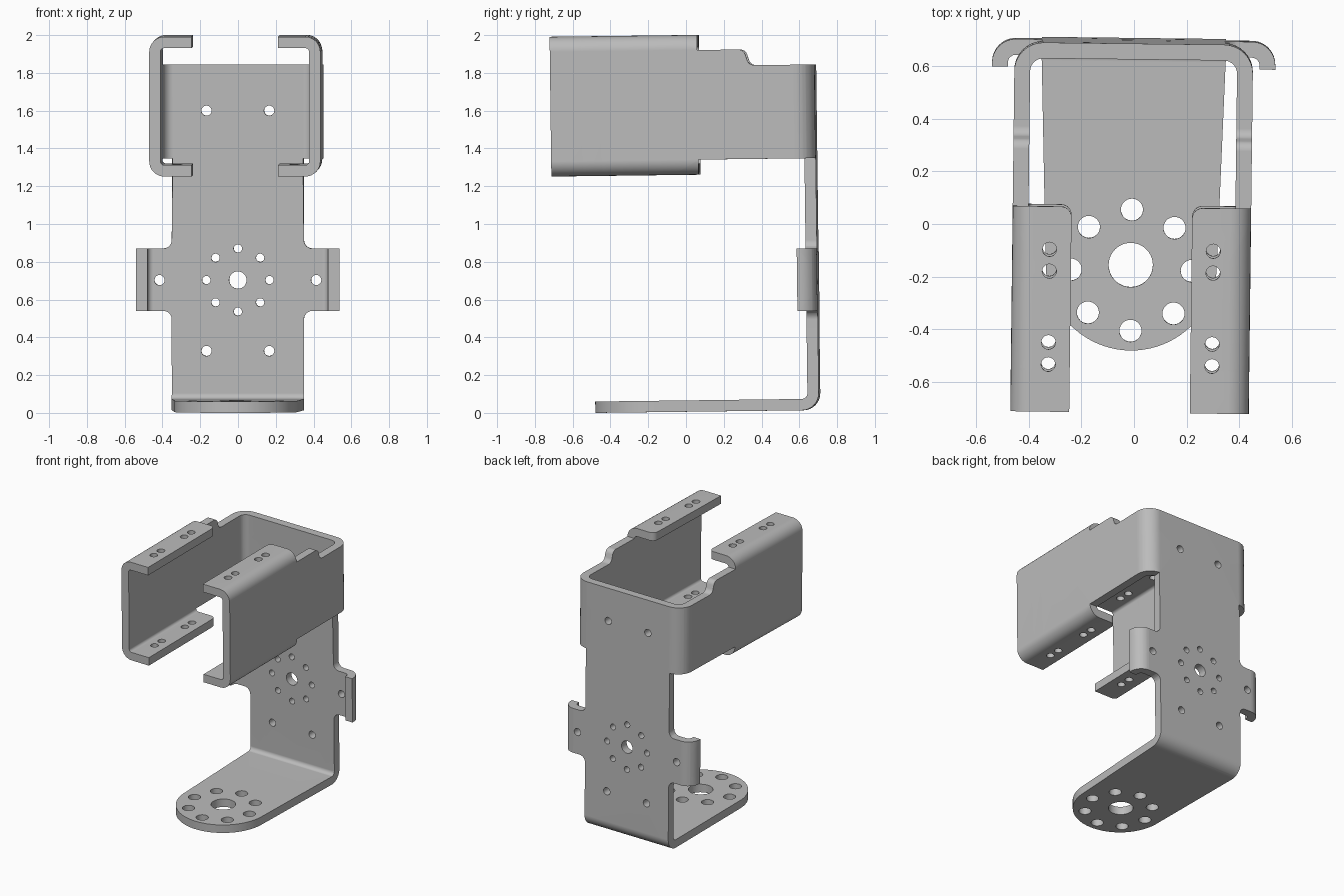
import bpy, bmesh, math
from mathutils import Matrix, Vector

cube = bpy.data.objects.get("Cube")
if cube:
    bpy.data.objects.remove(cube)

T = 0.06                                 # sheet thickness
BACK = 0.708                             # outer face of the back plate
QUARTER = math.pi / 2
BASE_Z, BASE_R = 0.006, 0.09             # base fold
ARM_HALF, ARM_R = 0.453, 0.11            # back-to-arm fold
TAB_HALF, TAB_R = 0.538, 0.09            # side tab fold
MID, LIP_HALF, LIP_R = 1.63, 0.37, 0.08  # lip fold around the arm's mid height


def fold(s, s0, r, w):
    """Bend the sheet by 90 degrees from s0 on; returns position along and inward."""
    a = min(max((s - s0) / r, 0), QUARTER)
    extra = max(0, s - s0 - r * QUARTER)
    return min(s, s0) + (r - w) * math.sin(a), r - (r - w) * math.cos(a) + extra


def fold_vertex(co):
    """Take a point of the flat pattern to its place on the folded bracket."""
    u, v, w = co
    side = math.copysign(1, u)
    u, z = abs(u), v
    if v < 1:
        along, w = fold(1 - v, 1 - BASE_Z - BASE_R, BASE_R, w)
        z = 1 - along
        if v > 0.4:
            u, w = fold(u, TAB_HALF - TAB_R, TAB_R, w)
    if v > 1 or u > 0.7:
        if u > 0.5:
            along, w = fold(abs(v - MID), LIP_HALF - LIP_R, LIP_R, w)
            z = MID + math.copysign(along, v - MID)
        u, w = fold(u, ARM_HALF - ARM_R, ARM_R, w)
    return Vector((side * u, BACK - w, z))


def base_v(y):
    return BASE_Z + BASE_R * (2 - QUARTER) - (BACK - y)


def arm_u(y):
    return ARM_HALF + ARM_R * (QUARTER - 2) + BACK - y


def lip_s(x):
    return LIP_HALF + LIP_R * (QUARTER - 2) + ARM_HALF - x


def circle(x, y, r, n=28):
    return [(x + r * math.cos(i * math.tau / n), y + r * math.sin(i * math.tau / n))
            for i in range(n)]


def rounded(corners, steps=6):
    """Polyline through (x, y, radius) corners, with each corner rounded."""
    out = []
    for i, (x, y, r) in enumerate(corners):
        p = Vector((x, y))
        if r == 0:
            out.append(p)
            continue
        a = (Vector(corners[i - 1][:2]) - p).normalized()
        b = (Vector(corners[i + 1][:2]) - p).normalized()
        half = a.angle(b) / 2
        centre = p + (a + b).normalized() * (r / math.sin(half))
        start = p + a * (r / math.tan(half)) - centre
        end = p + b * (r / math.tan(half)) - centre
        turn = start.angle_signed(end)
        for k in range(steps + 1):
            out.append(centre + Matrix.Rotation(-turn * k / steps, 2) @ start)
    return out


# Right half of the flat pattern, from the base tip up to the top of the back
disc_v, disc_r = base_v(-0.155), 0.325
tab_u = TAB_HALF + TAB_R * (QUARTER - 1) + 0.015
front, rear, lip = arm_u(-0.692), arm_u(0.088), lip_s(0.229)
half = [(disc_r * math.sin(a), disc_v - disc_r * math.cos(a))
        for a in (QUARTER * i / 20 for i in range(21))]
half += rounded([
    (0.35, base_v(0.64), 0), (0.35, 0.532, 0.045), (tab_u, 0.532, 0),
    (tab_u, 0.862, 0), (0.35, 0.862, 0.045), (0.35, 1.34, 0),
    (rear, 1.34, 0), (rear, MID - lip, 0.04), (front, MID - lip, 0),
    (front, MID + lip, 0), (rear, MID + lip, 0.04), (rear, 1.92, 0),
    (arm_u(0.335), 1.92, 0.04), (arm_u(0.36), 1.836, 0.04), (0, 1.836, 0)])
outline = half + [(-p[0], p[1]) for p in reversed(half[1:-1])]

# Holes: base, back plate, tabs and lips
loops = [outline, circle(-0.002, disc_v, 0.084, 40), circle(0, 0.695, 0.046)]
for i in range(8):
    c, s = math.cos(i * math.pi / 4), math.sin(i * math.pi / 4)
    loops.append(circle(0.23 * c, base_v(-0.175) + 0.23 * s, 0.042))
    loops.append(circle(0.167 * c, 0.695 + 0.167 * s, 0.022, 20))
for side in (-1, 1):
    for x, z in ((0.166, 1.592), (0.166, 0.32), (0.415, 0.695)):
        loops.append(circle(side * x, z, 0.027, 20))
    for y in (-0.075, -0.158, -0.428, -0.512):
        for up in (-1, 1):
            loops.append(circle(side * arm_u(y), MID + up * lip_s(0.311), 0.027, 20))

# Fill the flat pattern
bm = bmesh.new()
edges = []
for loop in loops:
    vs = [bm.verts.new((p[0], p[1], 0)) for p in loop]
    edges += [bm.edges.new((vs[i - 1], vs[i])) for i in range(len(vs))]
bmesh.ops.triangle_fill(bm, edges=edges, use_beauty=True, normal=(0, 0, 1))


def score(axis, start, length, keep, n=8):
    """Cut fold lines across the faces whose centre passes the keep rule."""
    for i in range(n + 1):
        co, no = Vector(), Vector()
        co[axis], no[axis] = start + length * i / n, 1
        faces = [f for f in bm.faces if keep(f.calc_center_median())]
        geom = set(faces)
        for f in faces:
            geom.update(f.verts, f.edges)
        bmesh.ops.bisect_plane(bm, geom=list(geom), dist=1e-5, plane_co=co, plane_no=no)


# Score all fold lines
everywhere = lambda c: True
score(1, BASE_Z + BASE_R, -BASE_R * QUARTER, everywhere)
for side in (-1, 1):
    score(0, side * (ARM_HALF - ARM_R), side * ARM_R * QUARTER, everywhere)
    score(0, side * (TAB_HALF - TAB_R), side * TAB_R * QUARTER, everywhere)
    score(1, MID + side * (LIP_HALF - LIP_R), side * LIP_R * QUARTER, everywhere)

# Thicken, fold and set the slight lean of the whole bracket
extruded = bmesh.ops.extrude_face_region(bm, geom=bm.faces[:], use_keep_orig=True)
for v in extruded["geom"]:
    if isinstance(v, bmesh.types.BMVert):
        v.co.z = T
for v in bm.verts:
    v.co = fold_vertex(v.co)
bm.transform(Matrix.Rotation(-0.012, 4, "Z") @ Matrix.Rotation(0.0125, 4, "X")
             @ Matrix.Translation((-0.0085, 0, 0)))
bmesh.ops.recalc_face_normals(bm, faces=bm.faces[:])

mesh = bpy.data.meshes.new("folded_bracket")
bm.to_mesh(mesh)
bm.free()
bracket = bpy.data.objects.new("folded_bracket", mesh)
bpy.context.collection.objects.link(bracket)

# Plain grey metal
grey = bpy.data.materials.new("grey_metal")
grey.use_nodes = True
colour = (0.5, 0.5, 0.5, 1)
grey.diffuse_color = colour
grey.node_tree.nodes["Principled BSDF"].inputs["Base Color"].default_value = colour
mesh.materials.append(grey)

# Smooth bends with crisp sheet edges
bpy.ops.object.select_all(action="DESELECT")
bracket.select_set(True)
bpy.context.view_layer.objects.active = bracket
bpy.ops.object.shade_smooth_by_angle(angle=math.radians(30))
weighted = bracket.modifiers.new("even_normals", "WEIGHTED_NORMAL")
weighted.keep_sharp = True
